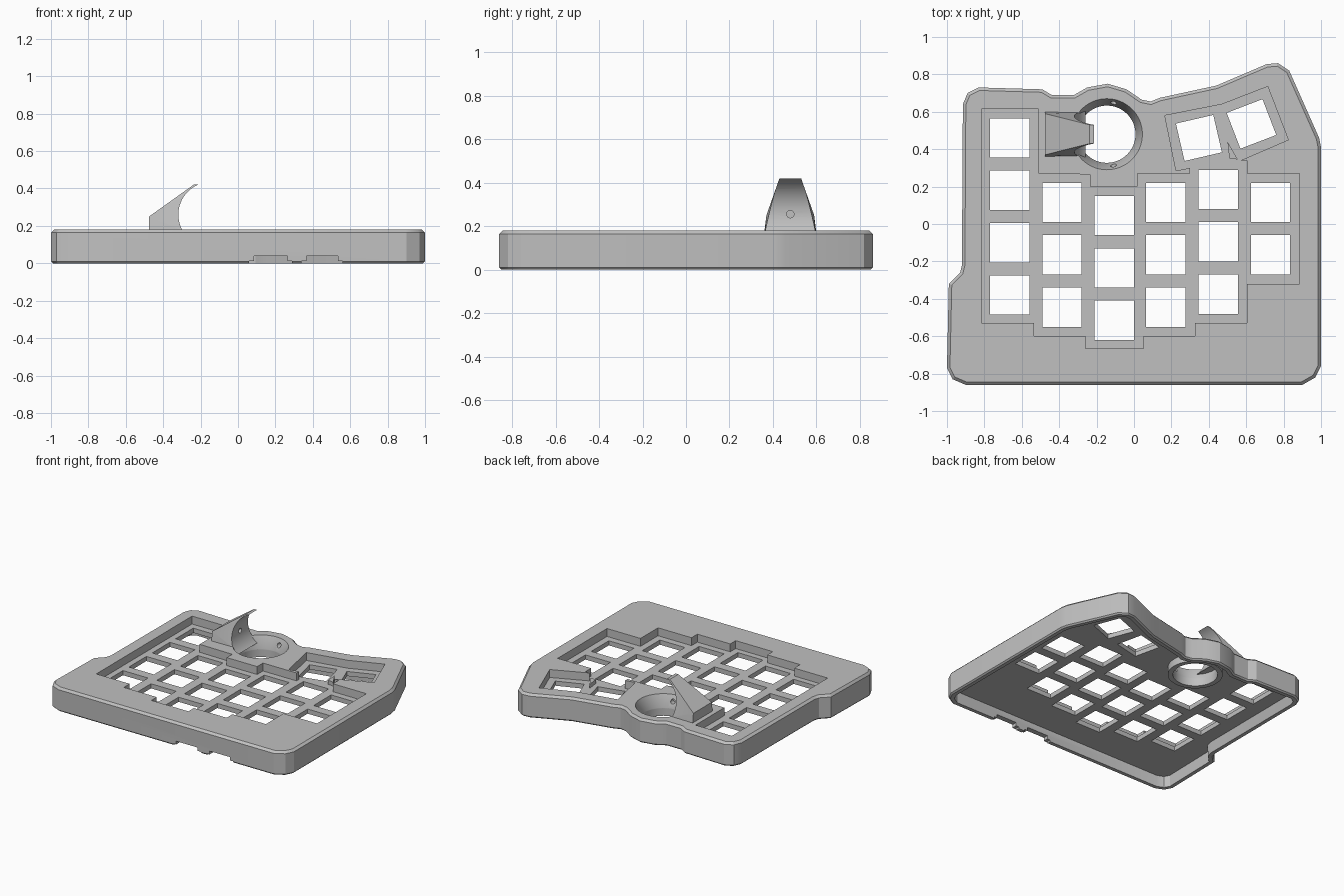
import bpy, bmesh, math
from mathutils import Matrix, Vector

cube = bpy.data.objects.get("Cube")
if cube:
    bpy.data.objects.remove(cube)

grey = bpy.data.materials.new("case grey")
grey.use_nodes = True
colour = (0.53, 0.53, 0.53, 1)
grey.diffuse_color = colour
grey.node_tree.nodes["Principled BSDF"].inputs["Base Color"].default_value = colour

PLATE_TOP, PLATE_BASE, TOP = 0.12, 0.085, 0.18
BALL = Vector((-0.145, 0.48, 0.26))


def to_object(name, bm):
    bmesh.ops.recalc_face_normals(bm, faces=bm.faces[:])
    mesh = bpy.data.meshes.new(name)
    bm.to_mesh(mesh)
    bm.free()
    mesh.materials.append(grey)
    obj = bpy.data.objects.new(name, mesh)
    bpy.context.collection.objects.link(obj)
    return obj


def prism(bm, points, low, high):
    """Extrude an outline between two heights; return its base and top faces."""
    base = bm.faces.new([bm.verts.new((x, y, low)) for x, y in points])
    made = bmesh.ops.extrude_face_region(bm, geom=[base], use_keep_orig=True)["geom"]
    verts = [g for g in made if isinstance(g, bmesh.types.BMVert)]
    bmesh.ops.translate(bm, verts=verts, vec=(0, 0, high - low))
    top = next(g for g in made if isinstance(g, bmesh.types.BMFace)
               and all(v in verts for v in g.verts))
    bmesh.ops.recalc_face_normals(bm, faces=bm.faces[:])
    return base, top


def box(bm, centre, size, angle=0):
    matrix = (Matrix.Translation(centre) @ Matrix.Rotation(math.radians(angle), 4, 'Z')
              @ Matrix.Diagonal((*size, 1)))
    bmesh.ops.create_cube(bm, size=1, matrix=matrix)


def rod(bm, centre, direction, radius, depth, segments=16):
    matrix = Matrix.Translation(centre) @ Vector(direction).to_track_quat('Z', 'Y').to_matrix().to_4x4()
    bmesh.ops.create_cone(bm, cap_ends=True, segments=segments, radius1=radius,
                          radius2=radius, depth=depth, matrix=matrix)


def revolve(bm, profile):
    """Turn a closed (radius, height) profile about the ball's axis."""
    rings = [[bm.verts.new((BALL.x + r * math.cos(a), BALL.y + r * math.sin(a), z))
              for a in (i * math.tau / 64 for i in range(64))] for r, z in profile]
    for low, high in zip(rings, rings[1:] + rings[:1]):
        for i in range(64):
            j = (i + 1) % 64
            bm.faces.new((low[i], low[j], high[j], high[i]))


def cut(obj, bm):
    """Subtract a temporary solid from an object."""
    cutter = to_object("cutter", bm)
    cutter.hide_render = True
    mod = obj.modifiers.new("cut", 'BOOLEAN')
    mod.operation, mod.solver, mod.object = 'DIFFERENCE', 'EXACT', cutter
    bpy.context.view_layer.objects.active = obj
    bpy.ops.object.modifier_apply(modifier=mod.name)
    bpy.data.objects.remove(cutter)


# Case body with chamfered rims
outline = [
    (-0.83, 0.73), (-0.49, 0.72), (-0.44, 0.69), (-0.32, 0.69), (-0.25, 0.73),
    (-0.14, 0.75), (-0.04, 0.72), (0.04, 0.665), (0.09, 0.655), (0.14, 0.675),
    (0.44, 0.74), (0.71, 0.855), (0.77, 0.86), (0.83, 0.82), (0.99, 0.46),
    (1, 0.41), (1, -0.76), (0.97, -0.82), (0.9, -0.86), (-0.9, -0.86),
    (-0.97, -0.83), (-1, -0.77), (-0.99, -0.32), (-0.93, -0.26), (-0.92, -0.22),
    (-0.915, 0.64), (-0.89, 0.7)]
bm = bmesh.new()
base, top = prism(bm, outline, 0, TOP)
base_edges = list(base.edges)
bmesh.ops.bevel(bm, geom=list(top.edges), offset=0.016, segments=1,
                affect='EDGES', clamp_overlap=True)
bmesh.ops.bevel(bm, geom=base_edges, offset=0.01, segments=1,
                affect='EDGES', clamp_overlap=True)
# Deep cavity under the case
floor = min(bm.faces, key=lambda f: f.calc_center_median().z)
bmesh.ops.inset_region(bm, faces=[floor], thickness=0.028, use_even_offset=True)
bmesh.ops.inset_region(bm, faces=[floor], thickness=0.002, use_even_offset=True)
bmesh.ops.translate(bm, verts=list(floor.verts), vec=(0, 0, PLATE_BASE))
case = to_object("case", bm)

# Stepped recess around the main keys and the angled thumb keys
recess = [
    (-0.815, 0.615), (-0.51, 0.615), (-0.51, 0.27), (-0.235, 0.265), (-0.235, 0.2),
    (0.02, 0.2), (0.02, 0.27), (0.3, 0.27), (0.3, 0.3), (0.225, 0.285),
    (0.165, 0.58), (0.47, 0.64), (0.715, 0.735), (0.825, 0.45), (0.57, 0.34),
    (0.605, 0.34), (0.605, 0.27), (0.885, 0.27), (0.885, -0.32), (0.605, -0.32),
    (0.605, -0.53), (0.325, -0.53), (0.325, -0.6), (0.05, -0.6), (0.05, -0.665),
    (-0.26, -0.665), (-0.26, -0.6), (-0.535, -0.6), (-0.535, -0.53), (-0.815, -0.53)]
bm = bmesh.new()
prism(bm, recess, PLATE_TOP, 0.3)
cut(case, bm)

# Square key openings: column x, top key y, key count
columns = [(-0.665, 0.46, 4), (-0.385, 0.115, 3), (-0.105, 0.045, 3),
           (0.17, 0.115, 3), (0.45, 0.185, 3), (0.73, 0.115, 2)]
bm = bmesh.new()
for x, y, count in columns:
    for row in range(count):
        box(bm, (x, y - 0.28 * row, 0.1), (0.21, 0.21, 0.4))
box(bm, (0.347, 0.46, 0.1), (0.205, 0.205, 0.4), 13)
box(bm, (0.628, 0.535, 0.1), (0.205, 0.205, 0.4), 21)
cut(case, bm)

# Round socket that narrows downwards
bm = bmesh.new()
revolve(bm, [(0.001, -0.1), (0.153, -0.1), (0.153, 0.09), (0.19, TOP), (0.19, 0.3), (0.001, 0.3)])
bmesh.ops.remove_doubles(bm, verts=bm.verts[:], dist=0.003)
cut(case, bm)

# Bearing pockets in the socket wall
bm = bmesh.new()
for angle in (78, -78):
    direction = Vector((math.cos(math.radians(angle)), math.sin(math.radians(angle)), 0))
    rod(bm, BALL + direction * 0.18 + Vector((0, 0, 0.135 - BALL.z)), direction, 0.017, 0.06)
cut(case, bm)

# Collar hanging below the socket
bm = bmesh.new()
revolve(bm, [(0.153, 0.03), (0.188, 0.03), (0.188, 0.09), (0.153, 0.09)])
collar = to_object("socket_collar", bm)

# Cable openings in the front wall
bm = bmesh.new()
for x, width in ((0.175, 0.23), (0.45, 0.22)):
    box(bm, (x, -0.84, 0), (width, 0.1, 0.076))
bmesh.ops.bevel(bm, geom=[e for e in bm.edges if abs(e.verts[0].co.y - e.verts[1].co.y) > 0.05],
                offset=0.025, segments=4, affect='EDGES')
cut(case, bm)

# Leaning ball guard, hollowed by a curved front
bm = bmesh.new()
for x, half, z in ((-0.475, 0.125, 0.13), (-0.2, 0.12, 0.13), (-0.475, 0.11, 0.25),
                   (-0.237, 0.05, 0.42), (-0.2, 0.05, 0.42)):
    for side in (-1, 1):
        bm.verts.new((x, BALL.y + side * half, z))
bmesh.ops.convex_hull(bm, input=bm.verts[:])
guard = to_object("ball_guard", bm)
bm = bmesh.new()
rod(bm, BALL, (0, 1, 0), 0.174, 0.5, 64)
cut(guard, bm)
bm = bmesh.new()
rod(bm, (-0.3, BALL.y, 0.255), (1, 0, 0), 0.017, 0.12)
cut(guard, bm)

# Small wedge between the thumb keys
bm = bmesh.new()
prism(bm, [(0.5, 0.44), (0.555, 0.345), (0.51, 0.35)], PLATE_BASE, 0.15)
to_object("thumb_wedge", bm)

for obj in (case, guard, collar):
    bpy.ops.object.select_all(action='DESELECT')
    obj.select_set(True)
    bpy.context.view_layer.objects.active = obj
    bpy.ops.object.shade_smooth_by_angle(angle=math.radians(25))
